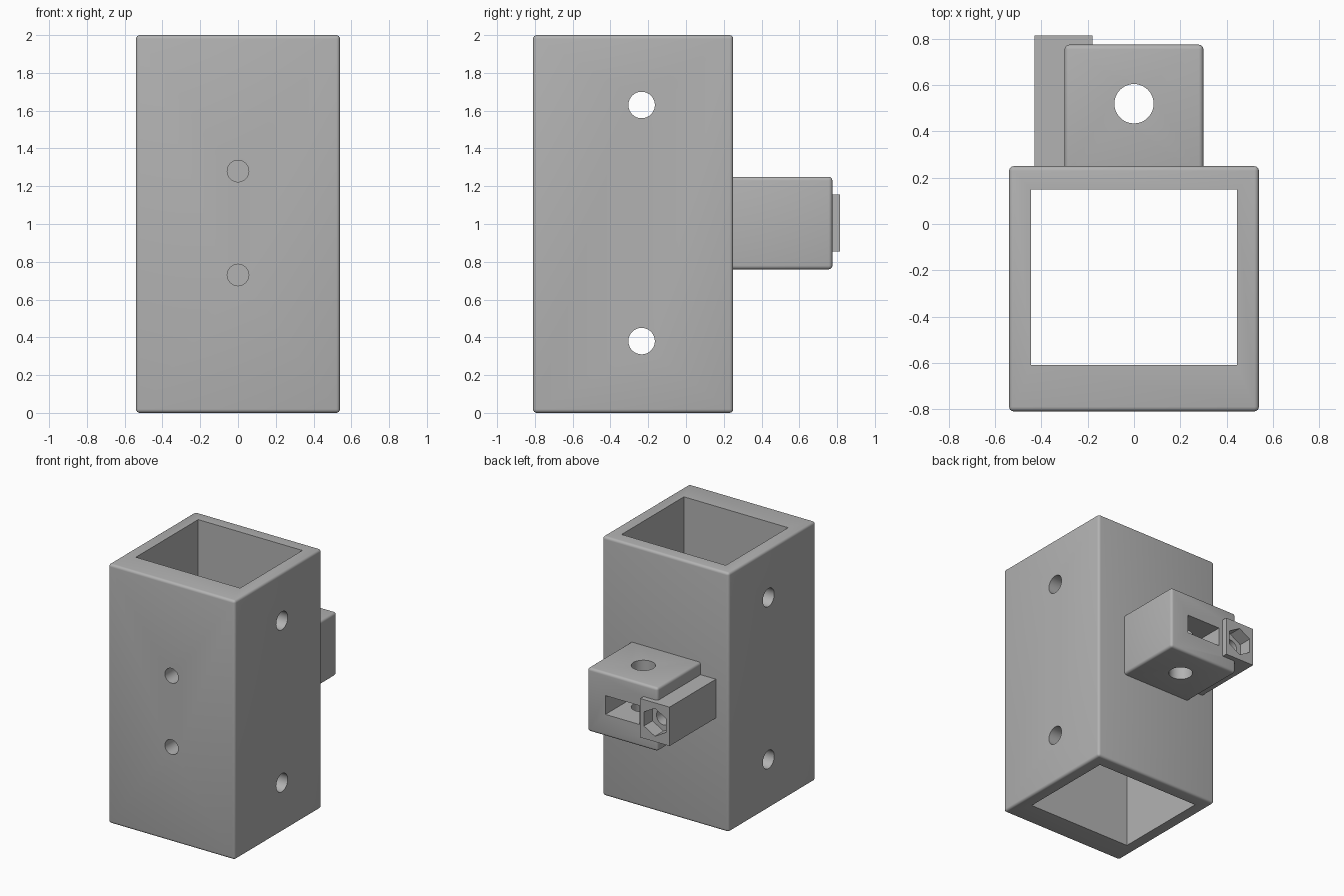
import bpy
import math
from mathutils import Vector

cube = bpy.data.objects.get("Cube")
if cube:
    bpy.data.objects.remove(cube, do_unlink=True)

GREY = (0.45, 0.45, 0.45, 1)
grey = bpy.data.materials.new("plain grey")
grey.use_nodes = True
grey.diffuse_color = GREY
grey.node_tree.nodes["Principled BSDF"].inputs["Base Color"].default_value = GREY


def box(name, low, high):
    """Box between two corners."""
    low, high = Vector(low), Vector(high)
    bpy.ops.mesh.primitive_cube_add(size=1, location=(low + high) / 2)
    ob = bpy.context.object
    ob.name = name
    ob.scale = high - low
    bpy.ops.object.transform_apply(location=True, rotation=True, scale=True)
    ob.data.materials.append(grey)
    return ob


def rod(name, axis, start, length, radius, sides=48):
    """Cylinder running from start along the positive axis."""
    direction = Vector([axis == a for a in "xyz"])
    turn = {"x": (0, math.pi / 2, 0), "y": (math.pi / 2, 0, 0), "z": (0, 0, 0)}[axis]
    bpy.ops.mesh.primitive_cylinder_add(
        vertices=sides, radius=radius, depth=length,
        location=Vector(start) + direction * length / 2, rotation=turn)
    ob = bpy.context.object
    ob.name = name
    ob.data.materials.append(grey)
    return ob


def apply(ob, mod):
    bpy.context.view_layer.objects.active = ob
    bpy.ops.object.modifier_apply(modifier=mod.name)


def round_edges(ob, width):
    mod = ob.modifiers.new("rounding", "BEVEL")
    mod.width = width
    mod.segments = 4
    apply(ob, mod)


def cut(ob, cutter):
    cutter.hide_render = True
    mod = ob.modifiers.new("cut", "BOOLEAN")
    mod.operation = "DIFFERENCE"
    mod.solver = "EXACT"
    mod.object = cutter
    apply(ob, mod)
    bpy.data.objects.remove(cutter, do_unlink=True)


def finish(ob):
    bpy.ops.object.select_all(action="DESELECT")
    ob.select_set(True)
    bpy.context.view_layer.objects.active = ob
    bpy.ops.object.shade_smooth_by_angle(angle=math.radians(30))


# Square sleeve with an off-centre bore
sleeve = box("sleeve", (-0.54, -0.81, 0), (0.54, 0.25, 2))
round_edges(sleeve, 0.02)
cut(sleeve, box("bore", (-0.445, -0.61, -0.1), (0.445, 0.15, 2.1)))

# Cross holes through both side walls
for z in (0.38, 1.63):
    cut(sleeve, rod("side_hole", "x", (-0.7, -0.235, z), 1.4, 0.07))

# Screw holes through the thick front wall
for z in (0.73, 1.28):
    cut(sleeve, rod("front_hole", "y", (0, -0.9, z), 0.4, 0.057))

# Rear block with upright hole and nut slot
block = box("rear_block", (-0.3, 0.2, 0.76), (0.3, 0.775, 1.25))
round_edges(block, 0.02)
cut(block, box("tab_notch", (-0.5, 0.1, 0.855), (-0.18, 0.9, 1.155)))
cut(block, rod("upright_hole", "z", (0, 0.52, 0.6), 0.8, 0.085))
cut(block, box("nut_slot", (-0.145, 0.375, 0.93), (0.145, 0.9, 1.075)))

# Side tab with hexagonal nut pocket and screw hole
tab = box("side_tab", (-0.43, 0.2, 0.855), (-0.18, 0.815, 1.155))
cut(tab, rod("nut_pocket", "y", (-0.305, 0.71, 1.005), 0.2, 0.108, 6))
cut(tab, rod("tab_hole", "y", (-0.305, 0.26, 1.005), 0.6, 0.06))

for part in (sleeve, block, tab):
    finish(part)
